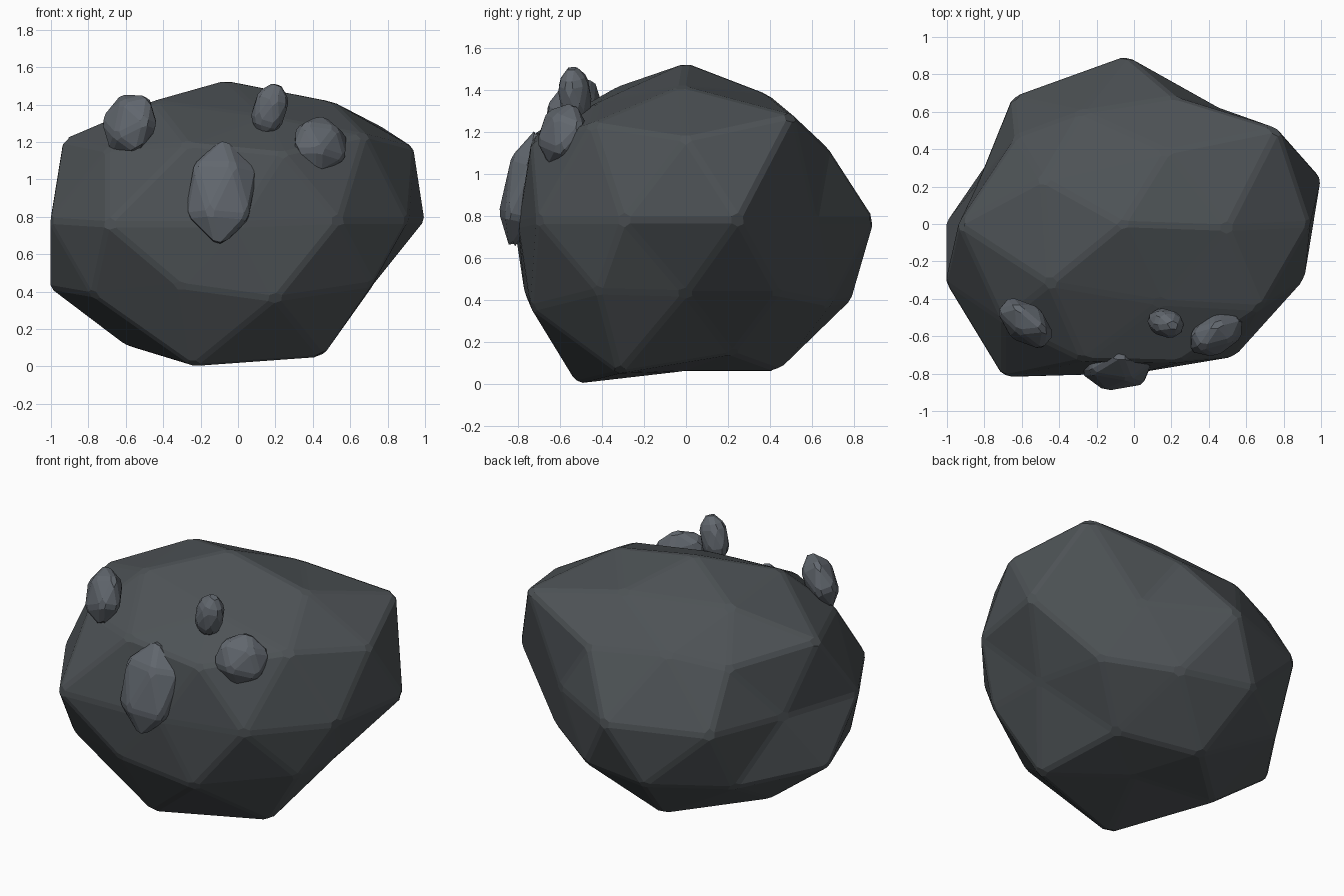
import bpy, bmesh, math
from mathutils import Matrix, Euler, Vector

if "Cube" in bpy.data.objects:
    bpy.data.objects.remove(bpy.data.objects["Cube"])


def finish(bm, name, width):
    # narrow flat chamfers, as on a hand-chipped stone
    bmesh.ops.bevel(bm, geom=bm.edges[:], offset=width, segments=1, profile=0.5,
                    affect='EDGES', clamp_overlap=True)
    bmesh.ops.recalc_face_normals(bm, faces=bm.faces[:])
    me = bpy.data.meshes.new(name)
    bm.to_mesh(me)
    bm.free()
    ob = bpy.data.objects.new(name, me)
    bpy.context.collection.objects.link(ob)
    mat = bpy.data.materials.get(name.split('_')[0]) or bpy.data.materials.new(name.split('_')[0])
    mat.diffuse_color = (0.075, 0.085, 0.092, 1) if name == "boulder" else (0.12, 0.135, 0.155, 1)
    mat.use_nodes = True
    mat.node_tree.nodes["Principled BSDF"].inputs["Base Color"].default_value = mat.diffuse_color
    me.materials.append(mat)
    return ob


# Boulder: icosphere whose rings (bottom to top, counter-clockwise from +x) are pushed about
rings = [
    (0, 0, .06),
    (.32, .22, .14), (-.14, .44, .06), (-.60, 0, .11), (-.24, -.52, 0), (.45, -.32, .05),
    (.72, 0, .43), (.23, .69, .38), (-.68, .48, .38), (-.78, -.55, .38), (.20, -.74, .36),
    (.62, .44, .43), (-.25, .79, .40), (-1.01, 0, .42), (-.31, -.77, .43), (.72, -.42, .44),
    (1.0, .25, .78), (.46, .62, .78), (-.04, .90, .78), (-.65, .68, .78), (-.84, .21, .78),
    (-1.01, -.31, .78), (-.70, -.82, .76), (0, -.80, .76), (.54, -.71, .78), (.91, -.30, .78),
    (.94, 0, 1.17), (.22, .68, 1.12), (-.63, .47, 1.13), (-.70, -.52, 1.16), (.24, -.74, 1.14),
    (.77, .51, 1.28), (-.28, .60, 1.18), (-.94, 0, 1.21), (-.27, -.73, 1.19), (.68, -.45, 1.24),
    (.50, -.02, 1.42), (.18, .39, 1.38), (-.49, .24, 1.40), (-.45, -.32, 1.42), (.14, -.42, 1.34),
    (-.06, 0, 1.53),
]
bm = bmesh.new()
bmesh.ops.create_icosphere(bm, subdivisions=2, radius=1)
order = sorted(bm.verts, key=lambda v: (round(v.co.z, 2),
               (math.atan2(v.co.y, v.co.x) + .1) % math.tau if abs(v.co.z) < .99 else 0))
for v, p in zip(order, rings):
    v.co = p
finish(bm, "boulder", .018)

# Small stones stuck on the front: centre, half sizes, rotation
stones = {
    "stone_left": ((-.58, -.53, 1.30), (.19, .11, .19), (-.3, -.5, -.55)),
    "stone_top": ((.17, -.53, 1.375), (.11, .09, .17), (0, .3, -.3)),
    "stone_right": ((.44, -.59, 1.19), (.18, .11, .17), (-.3, .2, .45)),
    "stone_front": ((-.09, -.77, .93), (.21, .115, .31), (-.22, .05, 0)),
}
for name, (loc, half, rot) in stones.items():
    bm = bmesh.new()
    bmesh.ops.create_icosphere(bm, subdivisions=1, radius=1)
    bmesh.ops.transform(bm, matrix=Matrix.LocRotScale(Vector(loc), Euler(rot), Vector(half)),
                        verts=bm.verts[:])
    finish(bm, name, .018)
